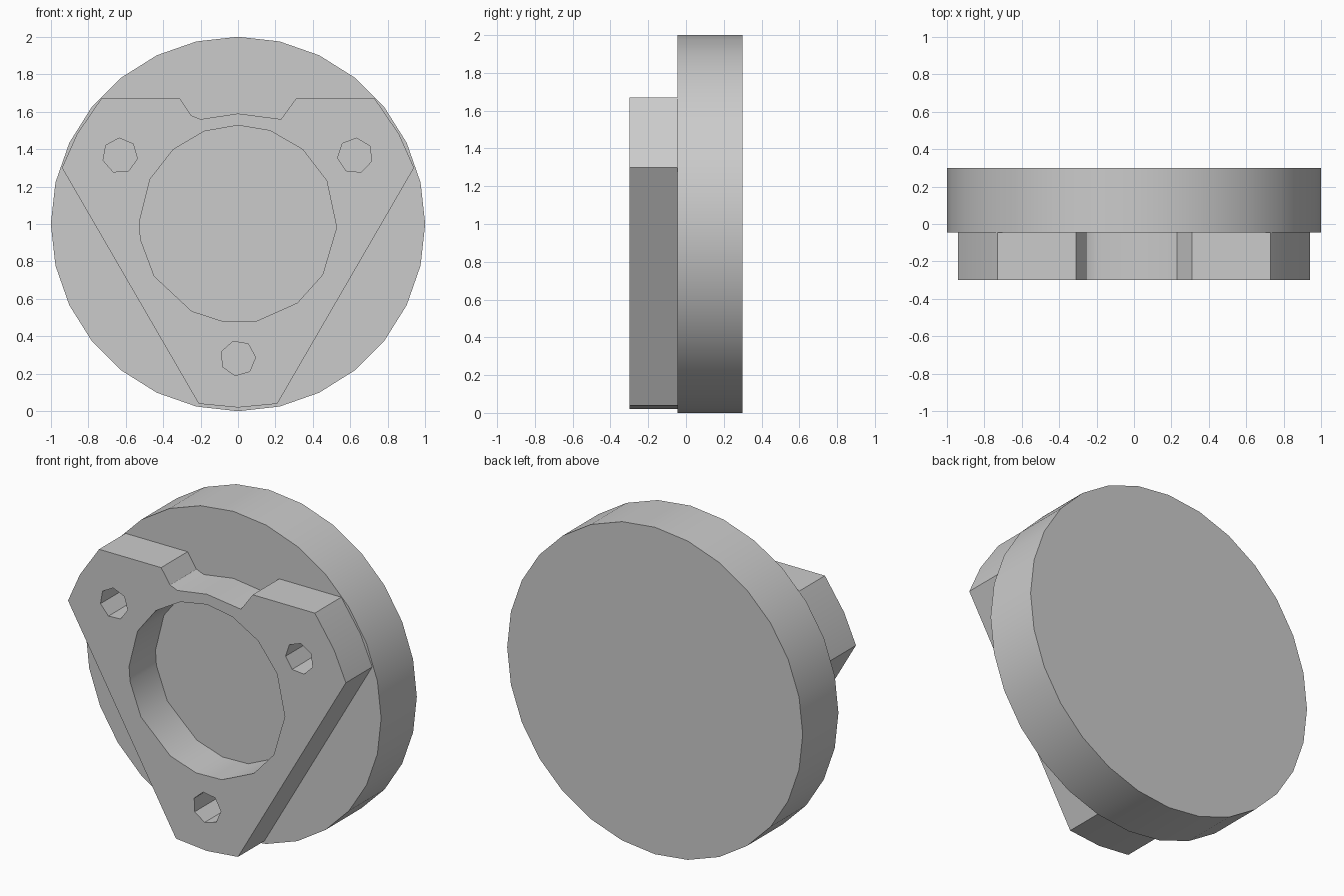
import bpy, bmesh
from math import sin, cos, radians

cube = bpy.data.objects.get("Cube")
if cube:
    bpy.data.objects.remove(cube)

grey = bpy.data.materials.new("plain grey")
grey.use_nodes = True
grey.diffuse_color = (0.6, 0.6, 0.6, 1)
grey.node_tree.nodes["Principled BSDF"].inputs["Base Color"].default_value = (0.6, 0.6, 0.6, 1)


def prism(name, outline, front, back):
    """Extrude an (x, z) outline along y."""
    bm = bmesh.new()
    face = bm.faces.new([bm.verts.new((x, front, z)) for x, z in outline])
    ext = bmesh.ops.extrude_face_region(bm, geom=[face])
    moved = [g for g in ext["geom"] if isinstance(g, bmesh.types.BMVert)]
    bmesh.ops.translate(bm, verts=moved, vec=(0, back - front, 0))
    bmesh.ops.recalc_face_normals(bm, faces=bm.faces)
    mesh = bpy.data.meshes.new(name)
    bm.to_mesh(mesh)
    bm.free()
    mesh.materials.append(grey)
    obj = bpy.data.objects.new(name, mesh)
    bpy.context.collection.objects.link(obj)
    return obj


def ring(cx, cz, r, angles):
    return [(cx + r * cos(radians(a)), cz + r * sin(radians(a))) for a in angles]


def polygon(cx, cz, r, sides, start=0):
    return ring(cx, cz, r, [start + i * 360 / sides for i in range(sides)])


def activate(obj):
    bpy.ops.object.select_all(action="DESELECT")
    obj.select_set(True)
    bpy.context.view_layer.objects.active = obj


# Round base disc
disc = prism("base_disc", polygon(0, 1, 1, 28, 90), -0.045, 0.3)

# Triangular flange with clipped corners and a shallow notch on top
half = [(0.23, 1.56), (0.31, 1.67), (0.73, 1.67), (0.86, 1.48),
        (0.94, 1.3), (0.21, 0.04)]
left = [(-x, z) for x, z in reversed(half)]
left[-1:] = [(-0.25, 1.58), (-0.2, 1.56)]
flange = prism("mounting_flange", half + [(0, 0.02)] + left + [(0, 1.59)], -0.3, -0.04)

# Central bore and three bolt holes
bore = [-2, 26, 49, 71, 90, 110, 131, 153, 179, 189, 212, 242, 262, 281, 307, 329]
holes = [ring(0, 1, 0.527, bore),
         polygon(-0.63, 1.365, 0.094, 7, -10),
         polygon(0.625, 1.365, 0.094, 7, 33),
         polygon(0, 0.283, 0.094, 7, 3)]
for outline in holes:
    cutter = prism("hole_cutter", outline, -0.5, 0.2)
    cutter.hide_render = True
    cut = flange.modifiers.new("hole", "BOOLEAN")
    cut.operation = "DIFFERENCE"
    cut.solver = "EXACT"
    cut.object = cutter
    activate(flange)
    bpy.ops.object.modifier_apply(modifier=cut.name)
    bpy.data.objects.remove(cutter)

# Smooth round walls, crisp edges
for obj, angle in ((disc, 30), (flange, 31)):
    activate(obj)
    bpy.ops.object.shade_smooth_by_angle(angle=radians(angle))
